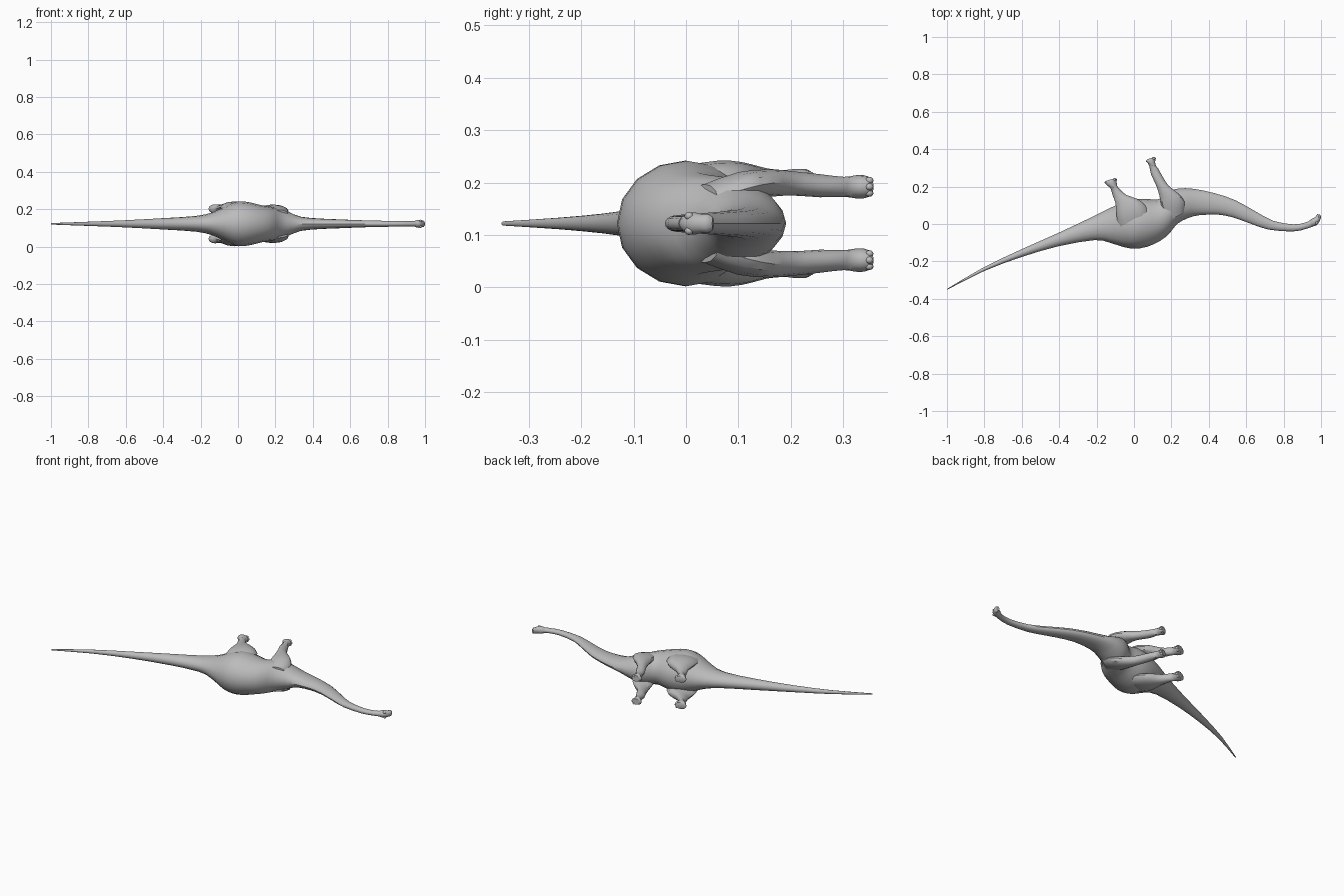
import bpy, bmesh, math
from mathutils import Vector

MID = 0.122  # height of the animal's mirror plane (it lies on its side)

skin = bpy.data.materials.new("grey skin")
skin.diffuse_color = (0.5, 0.5, 0.5, 1)


def spline(rows, steps):
    """Catmull-Rom interpolation through rows of numbers."""
    out = []
    for i in range(len(rows) - 1):
        p = [rows[max(0, min(len(rows) - 1, i + k))] for k in (-1, 0, 1, 2)]
        for s in range(steps):
            t = s / steps
            out.append([b + 0.5 * t * (c - a + t * (2*a - 5*b + 4*c - d + t * (3*(b - c) + d - a)))
                        for a, b, c, d in zip(*p)])
    return out + [list(rows[-1])]


def finish(name, bm):
    bmesh.ops.recalc_face_normals(bm, faces=bm.faces)
    mesh = bpy.data.meshes.new(name)
    bm.to_mesh(mesh)
    bm.free()
    mesh.materials.append(skin)
    ob = bpy.data.objects.new(name, mesh)
    bpy.context.collection.objects.link(ob)
    bpy.ops.object.select_all(action='DESELECT')
    ob.select_set(True)
    bpy.context.view_layer.objects.active = ob
    bpy.ops.object.shade_smooth_by_angle(angle=math.radians(35))
    return ob


def loft(name, rows, sides=14, steps=2):
    """Rings from (x1, y1, x2, y2, z, half width): two outline points and a width."""
    bm = bmesh.new()
    rings = []
    for x1, y1, x2, y2, z, w in spline(rows, steps):
        a, b = Vector((x1, y1, z)), Vector((x2, y2, z))
        mid, half = (a + b) / 2, (a - b) / 2
        rings.append([bm.verts.new(mid + half * math.cos(2*math.pi*k/sides)
                      + Vector((0, 0, w * math.sin(2*math.pi*k/sides)))) for k in range(sides)])
    for r, s in zip(rings, rings[1:]):
        for k in range(sides):
            n = (k + 1) % sides
            bm.faces.new((r[k], r[n], s[n], s[k]))
    bm.faces.new(rings[0])
    bm.faces.new(rings[-1][::-1])
    return finish(name, bm)


def ball(name, loc, size):
    bm = bmesh.new()
    bmesh.ops.create_icosphere(bm, subdivisions=2, radius=1)
    for v in bm.verts:
        v.co = Vector(loc) + Vector(c * s for c, s in zip(v.co, size))
    return finish(name, bm)


# Tail, trunk and neck: back point, belly point, half width
body = [(-1, -.352, -.998, -.346, .004), (-.80, -.251, -.81, -.235, .011),
        (-.60, -.176, -.61, -.139, .019), (-.40, -.118, -.41, -.05, .030),
        (-.21, -.086, -.24, .030, .042), (-.13, -.10, -.14, .08, .062),
        (-.06, -.122, -.07, .11, .095), (0, -.132, 0, .13, .120),
        (.07, -.122, .06, .135, .114), (.14, -.09, .12, .13, .098),
        (.19, -.05, .15, .145, .092), (.23, 0, .19, .175, .085),
        (.29, .032, .24, .19, .066), (.35, .047, .32, .188, .038),
        (.45, .05, .43, .165, .028), (.53, .035, .54, .128, .024),
        (.62, .003, .645, .07, .020), (.72, -.03, .745, .017, .017),
        (.85, -.04, .85, -.002, .015), (.92, -.026, .91, .006, .014),
        (.955, -.014, .935, .016, .015)]
loft("body", [r[:4] + (MID, r[4]) for r in body], sides=16)

# Head with blunt snout
loft("head", [(.945, -.014, .928, .010, MID, .012), (.970, -.010, .945, .024, MID, .020),
              (.987, .006, .955, .030, MID, .021), (.996, .024, .968, .036, MID, .018),
              (1.0, .038, .975, .046, MID, .018), (.995, .050, .980, .053, MID, .012)], sides=12)

# Legs: outline points front and rear, offset from the mirror plane, half width
front_leg = [(.27, .06, .17, .01, .050, .025), (.27, .12, .15, .08, .068, .030),
             (.235, .165, .135, .155, .077, .026), (.185, .205, .115, .215, .076, .023),
             (.155, .25, .092, .262, .072, .022), (.130, .295, .082, .308, .070, .019),
             (.114, .318, .072, .328, .070, .022), (.114, .345, .062, .334, .070, .022),
             (.108, .358, .070, .345, .070, .018)]
rear_leg = [(.07, -.02, -.07, -.05, .070, .025), (.08, .04, -.09, .02, .084, .032),
            (.06, .10, -.095, .07, .088, .032), (.015, .135, -.10, .115, .086, .027),
            (-.04, .155, -.115, .155, .082, .023), (-.075, .185, -.125, .19, .080, .022),
            (-.090, .205, -.145, .207, .080, .024), (-.094, .235, -.158, .222, .080, .024),
            (-.100, .246, -.148, .231, .080, .019)]
for side, sign in (("left", 1), ("right", -1)):
    for name, rows in (("front_leg", front_leg), ("rear_leg", rear_leg)):
        loft(f"{side}_{name}", [r[:4] + (MID + sign * r[4], r[5]) for r in rows], sides=12)
    # Toes along the front edge of each foot
    for k in (-1, 0, 1):
        ball(f"{side}_front_toe", (.109 - .006*abs(k), .350, MID + sign*.070 + k*.012), (.008, .008, .007))
        ball(f"{side}_rear_toe", (-.099 - .006*abs(k), .237, MID + sign*.080 + k*.012), (.008, .008, .007))
    # Brow bump
    ball(f"{side}_brow", (.976, .006, MID + sign*.014), (.009, .009, .008))
